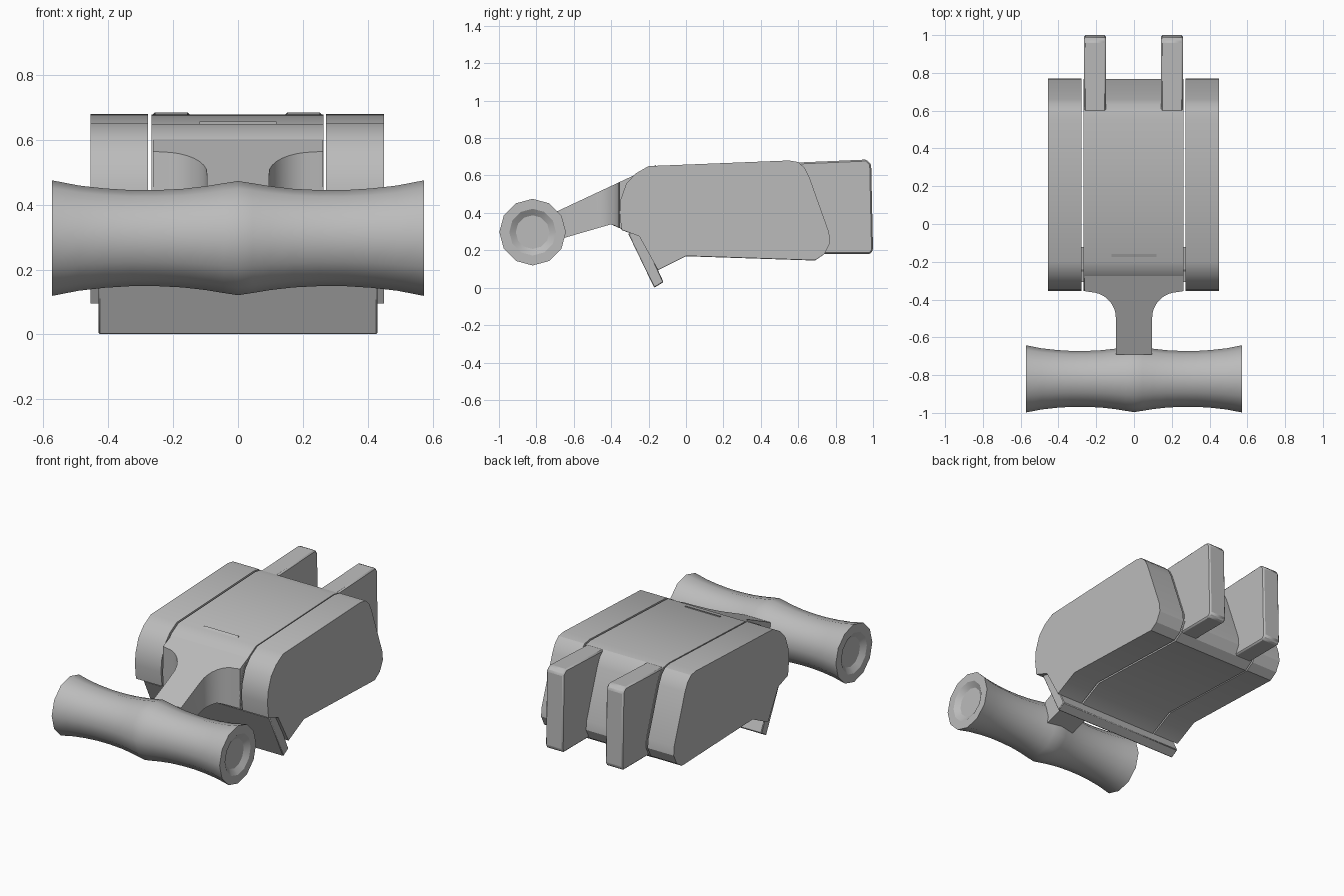
import bpy, bmesh, math

if "Cube" in bpy.data.objects:
    bpy.data.objects.remove(bpy.data.objects["Cube"])

grey = bpy.data.materials.new("plain_grey")
grey.diffuse_color = (0.5, 0.5, 0.5, 1)
grey.use_nodes = True
grey.node_tree.nodes["Principled BSDF"].inputs["Base Color"].default_value = grey.diffuse_color


def finish(name, bm, bevel=0.0, angle=30):
    bmesh.ops.recalc_face_normals(bm, faces=bm.faces)
    me = bpy.data.meshes.new(name)
    bm.to_mesh(me)
    bm.free()
    ob = bpy.data.objects.new(name, me)
    bpy.context.collection.objects.link(ob)
    me.materials.append(grey)
    if bevel:
        mod = ob.modifiers.new("bevel", 'BEVEL')
        mod.width, mod.segments = bevel, 1
    bpy.ops.object.select_all(action='DESELECT')
    ob.select_set(True)
    bpy.context.view_layer.objects.active = ob
    bpy.ops.object.shade_smooth_by_angle(angle=math.radians(angle))
    return ob


def bridge(bm, a, b):
    """Close a solid from two matching vertex loops."""
    n = len(a)
    bm.faces.new(a)
    bm.faces.new(b[::-1])
    for i in range(n):
        j = (i + 1) % n
        bm.faces.new((a[i], b[i], b[j], a[j]))


def prism(name, profile, x0, x1, bevel=0.0):
    """Extrude a (y, z) profile along x."""
    bm = bmesh.new()
    loops = [[bm.verts.new((x, y, z)) for y, z in profile] for x in (x0, x1)]
    bridge(bm, *loops)
    return finish(name, bm, bevel)


# Body: side shells and the centre block share one rounded profile
body = [(-0.345, 0.31), (-0.355, 0.40), (-0.35, 0.47), (-0.32, 0.555),
        (-0.27, 0.61), (-0.20, 0.65), (0.55, 0.68), (0.60, 0.672),
        (0.635, 0.64), (0.66, 0.59), (0.765, 0.295), (0.77, 0.24),
        (0.74, 0.18), (0.69, 0.147), (0.0, 0.17), (-0.15, 0.095), (-0.25, 0.275)]
prism("side_shell_right", body, 0.272, 0.45)
prism("side_shell_left", body, -0.455, -0.277)
prism("centre_body", [(y * 0.998, z - 0.002) for y, z in body], -0.267, 0.263)

# Rear fins
fin = [(0.50, 0.665), (0.965, 0.685), (0.99, 0.66), (1.0, 0.20),
       (0.985, 0.18), (0.50, 0.18)]
for side, c in (("right", 0.202), ("left", -0.206)):
    prism("rear_fin_" + side, fin, c - 0.058, c + 0.058, 0.008)

# Slanted front lip
prism("front_lip", [(-0.31, 0.29), (-0.17, 0.0), (-0.12, 0.03), (-0.245, 0.30)],
      -0.43, 0.43, 0.004)

# Neck: a T-shaped plan with filleted corners, cut by sloping top and bottom
half = [(0.095, -0.69), (0.095, -0.65), (0.095, -0.52)]
for i in range(1, 9):
    t = math.radians(90 * i / 8)
    half.append((0.095 + 0.14 * (1 - math.cos(t)), -0.50 + 0.14 * math.sin(t)))
half += [(0.262, -0.355), (0.262, -0.26), (0.118, -0.26), (0.118, -0.16)]
plan = half + [(-x, y) for x, y in half[::-1]]


def neck_top(y):
    return 0.408 + (y + 0.69) * 0.468


def neck_bottom(y):
    if y < -0.40:
        return 0.255 + (y + 0.69) * 0.29
    return 0.34 - (y + 0.40) * 0.45


bm = bmesh.new()
low = [bm.verts.new((x, y, neck_bottom(y))) for x, y in plan]
high = [bm.verts.new((x, y, neck_top(y))) for x, y in plan]
bridge(bm, low, high)
bmesh.ops.triangulate(bm, faces=[f for f in bm.faces if len(f.verts) > 4])
finish("neck", bm)

# Waisted twin roller, 12 sided, with a dished recess at each end
half_r = [(0.0, 0.176), (0.045, 0.169), (0.10, 0.16), (0.17, 0.152), (0.25, 0.148),
          (0.33, 0.148), (0.41, 0.153), (0.49, 0.162), (0.573, 0.178),
          (0.573, 0.125), (0.55, 0.09)]
rings = [(-x, r) for x, r in half_r[:0:-1]] + half_r
bm = bmesh.new()
loops = []
for x, r in rings:
    loops.append([bm.verts.new((x, -0.82 + r * math.sin(math.tau * i / 12),
                                0.297 + r * math.cos(math.tau * i / 12)))
                  for i in range(12)])
for a, b in zip(loops, loops[1:]):
    for i in range(12):
        j = (i + 1) % 12
        bm.faces.new((a[i], a[j], b[j], b[i]))
bm.faces.new(loops[0])
bm.faces.new(loops[-1])
finish("roller", bm, angle=32)
